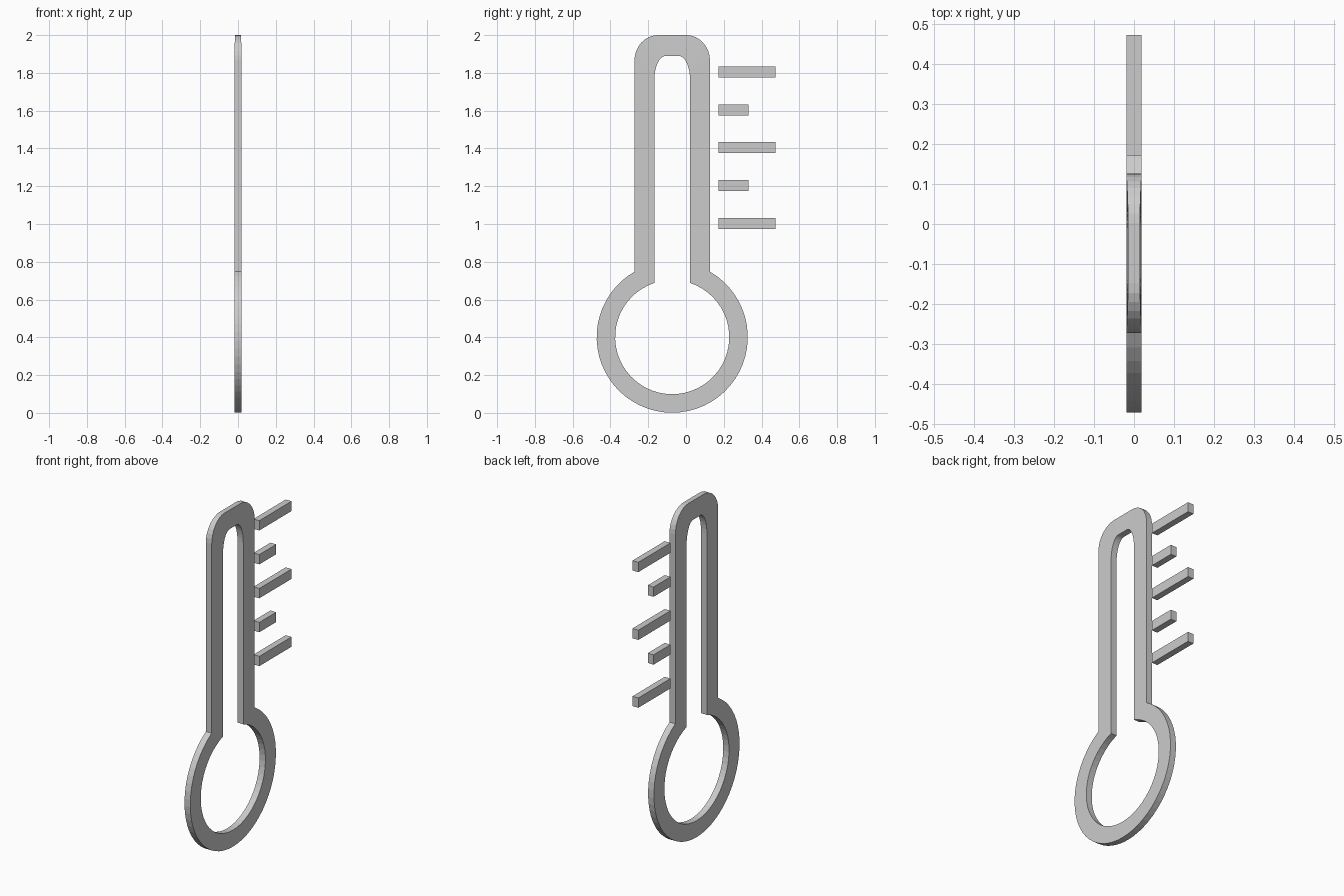
import bpy, bmesh
from math import sin, cos, pi, acos

if "Cube" in bpy.data.objects:
    bpy.data.objects.remove(bpy.data.objects["Cube"])

CY, CZ, HALF = -0.073, 0.401, 0.019   # bulb centre and half thickness


def outline(r, w, top, cw, ch, arc=48, corner=8):
    """Closed loop of (y, z): bulb arc, then tube with elliptical top corners."""
    a = acos(w / r)
    pts = []
    for i in range(arc + 1):
        t = (pi - a) + (pi + 2 * a) * i / arc
        pts.append((CY + r * cos(t), CZ + r * sin(t)))
    right = []
    for i in range(corner + 1):
        t = pi / 2 * i / corner
        right.append((w - cw + cw * cos(t), top - ch + ch * sin(t)))
    pts += [(CY + y, z) for y, z in right]
    pts += [(CY - y, z) for y, z in reversed(right)]
    return pts


def half_at(z):
    # Faces thin slightly toward the very top
    return HALF - 0.004 * max(0, (z - 1.88) / 0.12) ** 2


# Thermometer outline: outer and inner loops bridged into a solid frame
outer = outline(0.4, 0.2, 2.0, 0.125, 0.135)
inner = outline(0.302, 0.095, 1.89, 0.06, 0.13)
bm = bmesh.new()
rings = [[bm.verts.new((s * half_at(z), y, z)) for y, z in loop]
         for loop, s in ((outer, -1), (outer, 1), (inner, 1), (inner, -1))]
n = len(outer)
for k in range(4):
    a, b = rings[k], rings[(k + 1) % 4]
    for i in range(n):
        j = (i + 1) % n
        bm.faces.new((a[i], a[j], b[j], b[i]))
bmesh.ops.recalc_face_normals(bm, faces=bm.faces)
mesh = bpy.data.meshes.new("thermometer_frame")
bm.to_mesh(mesh)
bm.free()
bpy.context.collection.objects.link(bpy.data.objects.new("thermometer_frame", mesh))

# Scale marks, alternating long and short
for i in range(5):
    y0, y1 = 0.172, (0.33 if i % 2 else 0.473)
    bpy.ops.mesh.primitive_cube_add(size=1, location=(0, (y0 + y1) / 2, 1.003 + 0.2005 * i))
    mark = bpy.context.object
    mark.name = f"scale_mark_{i + 1}"
    mark.scale = (2 * HALF, y1 - y0, 0.058)
